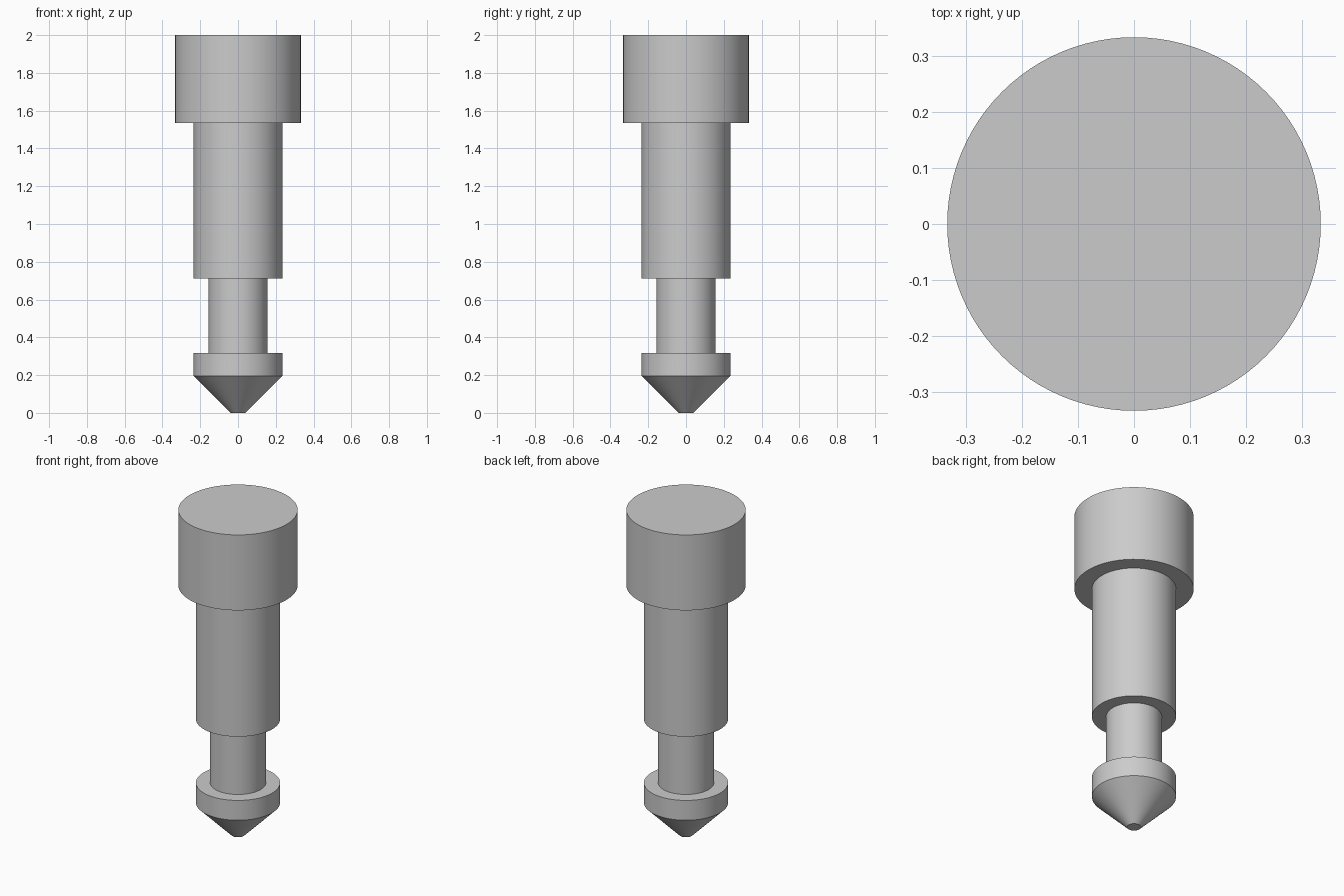
import bpy
import bmesh
import math

cube = bpy.data.objects.get("Cube")
if cube:
    bpy.data.objects.remove(cube, do_unlink=True)

SEGMENTS = 96

# Plain grey metal
grey = bpy.data.materials.new("grey_metal")
grey.use_nodes = True
colour = (0.6, 0.6, 0.6, 1.0)
grey.diffuse_color = colour
grey.node_tree.nodes["Principled BSDF"].inputs["Base Color"].default_value = colour

# Half outline as (radius, height), from the blunt tip up to the head
TIP, NECK, BODY, HEAD = 0.039, 0.156, 0.235, 0.333
profile = [
    (TIP, 0.0), (BODY, 0.196),         # cone point
    (BODY, 0.318), (NECK, 0.318),      # collar
    (NECK, 0.711), (BODY, 0.711),      # neck groove
    (BODY, 1.535), (HEAD, 1.535),      # shank
    (HEAD, 2.0),                       # head
]


def ring(bm, radius, z):
    """One circle of vertices around the z axis."""
    angles = [math.tau * i / SEGMENTS for i in range(SEGMENTS)]
    return [bm.verts.new((radius * math.cos(a), radius * math.sin(a), z)) for a in angles]


# Turned pin: rings bridged into one closed solid
bm = bmesh.new()
rings = [ring(bm, r, z) for r, z in profile]
for low, high in zip(rings, rings[1:]):
    for i in range(SEGMENTS):
        j = (i + 1) % SEGMENTS
        bm.faces.new((low[i], low[j], high[j], high[i]))
bm.faces.new(rings[0][::-1])
bm.faces.new(rings[-1])
bmesh.ops.recalc_face_normals(bm, faces=bm.faces)

mesh = bpy.data.meshes.new("stepped_pin")
bm.to_mesh(mesh)
bm.free()
mesh.materials.append(grey)
pin = bpy.data.objects.new("stepped_pin", mesh)
bpy.context.collection.objects.link(pin)

# Smooth round walls, crisp shoulders
bpy.ops.object.select_all(action="DESELECT")
pin.select_set(True)
bpy.context.view_layer.objects.active = pin
bpy.ops.object.shade_smooth_by_angle(angle=math.radians(30))
